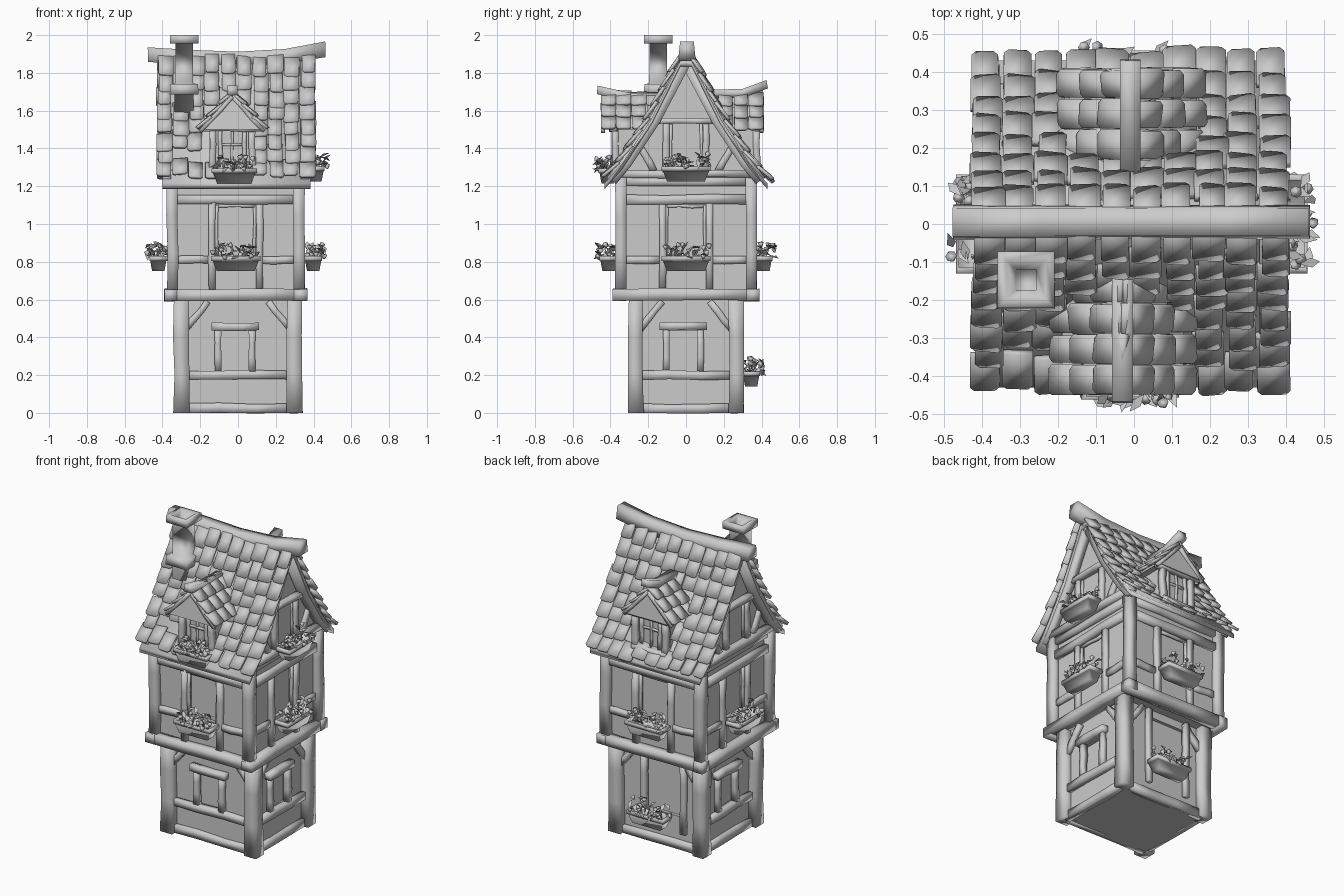
import bpy, bmesh, math, random
from mathutils import Vector, Matrix

if "Cube" in bpy.data.objects:
    bpy.data.objects.remove(bpy.data.objects["Cube"])

random.seed(4)
parts = {}


def B(name):
    return parts.setdefault(name, bmesh.new())


def jit(a):
    return random.uniform(-a, a)


def side(k, cx=0.0):
    """Frame of one house side: 0 front, 1 right, 2 back, 3 left."""
    return Matrix.Translation((cx, 0, 0)) @ Matrix.Rotation(k * math.pi / 2, 4, 'Z')


def P(M, u, d, z):
    return M @ Vector((u, -d, z))


def loft(bm, rings, caps=True):
    vs = [[bm.verts.new(p) for p in r] for r in rings]
    n = len(vs[0])
    for a, b in zip(vs, vs[1:]):
        for i in range(n):
            bm.faces.new((a[i], a[(i + 1) % n], b[(i + 1) % n], b[i]))
    if caps:
        bm.faces.new(vs[0][::-1])
        bm.faces.new(vs[-1])


def path(bm, pts, w, h, wob=0.0, taper=1.0):
    """Four-sided hewn timber swept along points; taper narrows its top."""
    pts = [Vector(p) for p in pts]
    t = (pts[-1] - pts[0]).normalized()
    up = Vector((0, 0, 1)) if abs(t.z) < 0.95 else Vector((0, 1, 0))
    s = t.cross(up).normalized()
    n = s.cross(t)
    rings = []
    for p in pts:
        a, b = w / 2 * (1 + jit(wob)), h / 2 * (1 + jit(wob))
        prof = [(a * taper, b), (-a * taper, b), (-a, -b), (a, -b)]
        rings.append([p + s * x + n * y for x, y in prof])
    loft(bm, rings)


def beam(name, p, q, w, h=None):
    pts = [p.lerp(q, i / 3) for i in range(4)]
    for v in pts[1:3]:
        v += Vector((jit(.004), jit(.004), jit(.004)))
    path(B(name), pts, w, h or w, 0.08)


def rect(M, u0, u1, d, z0, z1):
    return [P(M, u0, d, z0), P(M, u1, d, z0), P(M, u1, d, z1), P(M, u0, d, z1)]


def box(name, M, u0, u1, d0, d1, z0, z1):
    loft(B(name), [rect(M, u0, u1, d0, z0, z1), rect(M, u0, u1, d1, z0, z1)])


def wall(name, M, hw, d, z0, z1, hole):
    """Wall panel with a recessed window pane."""
    u0, u1, a, b = hole
    loft(B(name), [rect(M, -hw, hw, d - .04, z0, z1), rect(M, -hw, hw, d, z0, z1),
                   rect(M, u0, u1, d, a, b), rect(M, u0, u1, d - .02, a, b)])


def flower_box(M, uc, dout, z, hw=.13):
    # planter with slanted sides and a rim
    rings = [(hw - .03, .065, z), (hw - .008, .085, z + .055), (hw, .095, z + .055),
             (hw, .095, z + .08), (hw - .015, .08, z + .08), (hw - .015, .08, z + .065)]
    dc = dout - .05
    loft(B("flower_boxes"), [[P(M, uc + sx * w, dc + sy * t / 2, zz) for sx, sy in
                             ((-1, -1), (1, -1), (1, 1), (-1, 1))] for w, t, zz in rings])
    # blossoms and leaves
    for i in range(36):
        p = P(M, uc + jit(hw - .005), dc + .008 + jit(.055), z + random.uniform(.07, .145))
        R = Matrix.Translation(p) @ Matrix.Rotation(jit(3), 4, 'Z') @ Matrix.Rotation(jit(1), 4, 'X')
        if i % 3 == 0:
            bmesh.ops.create_cone(B("blossoms"), segments=6, radius1=.005, radius2=.016,
                                  depth=.022, cap_ends=True, matrix=R)
        else:
            leaf = [(0, -.03, -.01), (.013, 0, .004), (0, .03, -.006), (-.013, 0, .004)]
            b = B("leaves")
            b.faces.new([b.verts.new(R @ Vector(v)) for v in leaf])
    for i in range(6):
        u = uc + jit(hw - .03)
        path(B("stems"), [P(M, u, dc, z + .06), P(M, u + jit(.02), dc + jit(.02), z + .12)], .006, .006)


# Ground floor
HX, HY = .29, .255
for k in range(4):
    M = side(k)
    hw, d = (HX, HY) if k % 2 == 0 else (HY, HX)
    back = k == 2
    lo, hi = (.2, .55) if back else (.22, .435)
    a, b = (-.11, .17) if back else (-.105, .075)
    T = "ground_timbers"
    wall("ground_walls", M, hw, d, 0, .61, (a, b, lo, hi))
    beam(T, P(M, hw + .01, d + .01, 0), P(M, hw + .01, d + .01, .61), .08)
    beam(T, P(M, -hw, d + .005, .025), P(M, hw, d + .005, .025), .04, .05)
    if not back:
        beam(T, P(M, -hw, d + .01, .2), P(M, hw, d + .01, .2), .04, .045)
        beam(T, P(M, a - .035, d + .015, .458), P(M, b + .035, d + .015, .458), .05, .042)
    for u in (a, b):
        beam(T, P(M, u, d + .01, .1 if back else .22), P(M, u, d + .01, .59 if back else .44), .035)
    for s in (-1, 1):
        beam(T, P(M, s * (hw - .01), d + .01, .44), P(M, s * (hw - .13), d + .01, .59), .035)
box("ground_floor_slab", side(0), -.29, .29, -.25, .25, 0, .02)
flower_box(side(2), -.02, .395, .14)

# Jetty between the floors
CX = -.012
for k in range(4):
    M = side(k, CX)
    d, hw = (.355, .378) if k % 2 == 0 else (.345, .39)
    beam("jetty_beams", P(M, -hw, d, .624), P(M, hw, d, .624), .068, .062)
box("jetty_floor", side(0, CX), -.34, .34, -.35, .35, .6, .65)

# Upper floor
UX, UY = .325, .335
for k in range(4):
    M = side(k, CX)
    hw, d = (UX, UY) if k % 2 == 0 else (UY, UX)
    T = "upper_timbers"
    wall("upper_walls", M, hw, d, .64, 1.25, (-.1, .1, .82, 1.1))
    beam(T, P(M, hw + .01, d + .01, .64), P(M, hw + .01, d + .01, 1.25), .06)
    beam(T, P(M, -hw, d + .01, 1.13), P(M, hw, d + .01, 1.13), .04, .05)
    beam(T, P(M, -hw, d + .005, 1.225), P(M, hw, d + .005, 1.225), .04, .045)
    for s in (-1, 1):
        beam(T, P(M, s * .125, d + .008, .65), P(M, s * .125, d + .008, 1.115), .036)
        beam(T, P(M, s * .14, d + .004, .81), P(M, s * hw, d + .004, .81), .03, .04)
        beam("window_frames", P(M, s * .1, d, .82), P(M, s * .1, d, 1.1), .016)
    beam("window_frames", P(M, -.1, d, 1.095), P(M, .1, d, 1.095), .016)
    flower_box(M, 0, .46, .75)

# Main roof: flared slope profile as distance from ridge and height
ROOF = [(.03, 1.865), (.185, 1.56), (.345, 1.32), (.44, 1.215)]


def slope_at(s):
    for (y0, z0), (y1, z1) in zip(ROOF, ROOF[1:]):
        L = math.hypot(y1 - y0, z1 - z0)
        if s <= L or y1 == .44:
            f = s / L
            return y0 + (y1 - y0) * f, z0 + (z1 - z0) * f
        s -= L


def roof_z(y):
    for (y0, z0), (y1, z1) in zip(ROOF, ROOF[1:]):
        if y <= y1:
            break
    return z0 + (z1 - z0) * (y - y0) / (y1 - y0)


def tile(name, o, a, s, w, l):
    """Slate with clipped lower corners, twisted a little out of plane."""
    n = a.cross(s).normalized()
    if n.z < 0:
        n = -n
    c, t, h, tw = .012, .017, w / 2, jit(.1)
    out = [(-h, -l), (h, -l), (h, -c), (h - c, 0), (c - h, 0), (-h, -c)]
    base = [o + a * x + s * y + n * (.017 * (1 + y / l) + tw * x) for x, y in out]
    loft(B(name), [base, [p + n * t for p in base]])


RX = -.01
prof = [(-y, z) for y, z in ROOF[::-1]] + ROOF
deck = prof + [(y, z - .03) for y, z in prof[::-1]]
loft(B("roof_deck"), [[Vector((x, y * .98, z)) for y, z in deck] for x in (-.4, .385)])
for k, dc, step in ((0, -.03, .0925), (2, -.01, .096)):
    M = side(k, RX)
    R = M.to_3x3()
    for i in range(8):
        (d, z), (d0, z0) = slope_at((i + 1) * step), slope_at(max(0, i * step - .025))
        for j in range(10):
            u = -.378 + j * .084 + jit(.008)
            o = P(M, u, d, z) + Vector((0, 0, jit(.006)))
            if abs(o.x - dc) < .13 and .2 < d < .385:
                continue
            if k == 0 and i == 6 and -.37 < o.x < -.17:
                continue
            dn = Vector((0, -(d - d0), z - z0)).normalized()
            tile("roof_tiles", o + R @ dn * jit(.014), R @ Vector((1, jit(.07), jit(.07))).normalized(),
                 R @ dn, .08 + jit(.01), .118)
path(B("ridge_beam"), [(-.477, .005, 1.897), (-.25, .005, 1.88), (0, .005, 1.871),
                       (.25, .005, 1.888), (.463, .005, 1.925)], .09, .08, .05, .8)

# Gable ends
for k in (1, 3):
    M = side(k, CX)
    T = "gable_timbers"
    pts = [(-.37, 1.24), (.37, 1.24), (.185, 1.54), (.03, 1.84), (-.03, 1.84), (-.185, 1.54)]
    loft(B("gable_walls"), [[P(M, u, d, z) for u, z in pts] for d in (.28, .335)])
    beam(T, P(M, -.37, .35, 1.265), P(M, .37, .35, 1.265), .05, .04)
    beam(T, P(M, -.175, .35, 1.545), P(M, .175, .35, 1.545), .05, .03)
    for s in (-1, 1):
        path(B(T), [P(M, s * .395, .365, 1.23), P(M, s * .315, .365, 1.325),
                    P(M, s * .165, .365, 1.55), P(M, s * .01, .365, 1.845)], .045, .06)
        beam(T, P(M, s * .105, .345, 1.27), P(M, s * .105, .345, 1.545), .036)
        beam(T, P(M, s * .17, .34, 1.28), P(M, s * .25, .34, 1.42), .035)
        beam("window_frames", P(M, s * .08, .337, 1.29), P(M, s * .08, .337, 1.53), .016)
flower_box(side(1), 0, .46, 1.225)

# Dormers
for k, cx, ridge, dend in ((0, -.03, (1.66, 1.71), .47), (2, -.01, (1.68, 1.74), .43)):
    M = side(k, cx)
    R = M.to_3x3()
    name = "front_dormer" if k == 0 else "back_dormer"
    df = dend - .03
    box(name + "_body", M, -.12, .12, .12, .365, 1.25, 1.52)
    # small roof with a plain slanted front triangle
    loft(B(name + "_roof"), [[P(M, -.16, d0, 1.5), P(M, .16, d0, 1.5), P(M, 0, d1, 1.67)]
                             for d0, d1 in ((.1, .1), (df + .01, df - .01))])
    path(B(name + "_ridge"), [P(M, 0, .12, ridge[0] + .01), P(M, 0, .3, ridge[0] + .012),
                              P(M, 0, dend, ridge[1])], .055, .045)
    T = name + "_timbers"
    for s in (-1, 1):
        beam(T, P(M, s * .105, .375, 1.25), P(M, s * .105, .375, 1.51), .035)
        beam("window_frames", P(M, s * .065, .37, 1.3), P(M, s * .065, .37, 1.5), .022)
        beam(T, P(M, s * .17, df, 1.49), P(M, 0, df, 1.675), .022)
        dn = Vector((s * .17, 0, -.19)).normalized()
        for i in range(3):
            for j in range(5):
                d = df - .03 - j * .08
                q = Vector((0, -d, 1.68)) + dn * (.086 * (i + 1) + jit(.01))
                if d > .1 and q.z + .05 > roof_z(d):
                    tile(name + "_tiles", M @ q, R @ Vector((jit(.08), 1, 0)).normalized(),
                         R @ dn, .076 + jit(.006), .1)
    beam(T, P(M, -.16, .385, 1.505), P(M, .16, .385, 1.505), .04, .03)
    beam(T, P(M, -.12, .38, 1.285), P(M, .12, .38, 1.285), .045, .035)
    beam("window_frames", P(M, 0, .368, 1.3), P(M, 0, .368, 1.5), .014)
    beam("window_frames", P(M, -.065, .368, 1.42), P(M, .065, .368, 1.42), .014)
flower_box(side(0), -.02, .465, 1.215, .12)

# Chimney with flared cap and hollow top
rings = [(.05, 1.5), (.05, 1.685), (.077, 1.685), (.073, 1.74), (.048, 1.745), (.046, 1.955),
         (.075, 1.955), (.075, 2.0), (.052, 2.0), (.027, 1.975), (.025, 1.94)]
loft(B("chimney"), [[Vector((-.285 + sx * h, -.147 + sy * h, z)) for sx, sy in
                     ((-1, -1), (1, -1), (1, 1), (-1, 1))] for h, z in rings])

# One shared grey; plaster and slabs stay flat, hewn parts are smooth all over
grey = bpy.data.materials.new("plain_grey")
grey.diffuse_color = (.6, .6, .6, 1)
grey.use_nodes = True
grey.node_tree.nodes["Principled BSDF"].inputs["Base Color"].default_value = grey.diffuse_color
for name, bm in parts.items():
    bmesh.ops.recalc_face_normals(bm, faces=bm.faces)
    flat = any(w in name for w in ("wall", "body", "floor", "dormer_roof"))
    for f in bm.faces:
        f.smooth = not flat
    me = bpy.data.meshes.new(name)
    bm.to_mesh(me)
    bm.free()
    me.materials.append(grey)
    ob = bpy.data.objects.new(name, me)
    bpy.context.collection.objects.link(ob)
